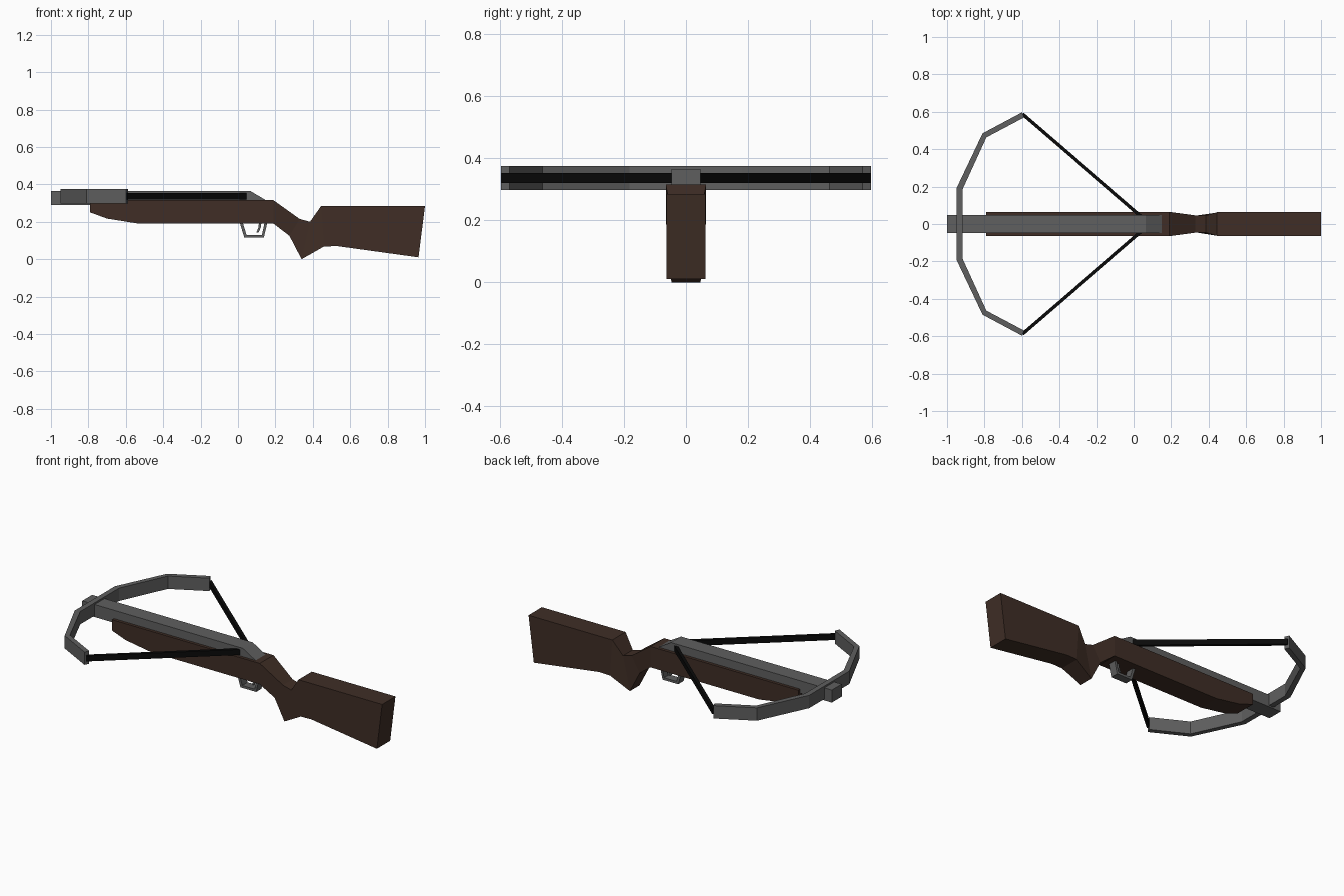
import bpy, bmesh
from mathutils import Vector

if "Cube" in bpy.data.objects:
    bpy.data.objects.remove(bpy.data.objects["Cube"])


def material(name, rgb):
    m = bpy.data.materials.new(name)
    m.diffuse_color = (*rgb, 1)
    m.use_nodes = True
    m.node_tree.nodes["Principled BSDF"].inputs["Base Color"].default_value = m.diffuse_color
    return m


WOOD = material("dark_wood", (0.05, 0.027, 0.019))
STEEL = material("steel", (0.115, 0.115, 0.115))
CORD = material("cord", (0.003, 0.003, 0.003))


def loft(name, rings, mat):
    """Skin a list of equal-sized point rings and cap both ends."""
    bm = bmesh.new()
    vs = [[bm.verts.new(p) for p in r] for r in rings]
    n = len(rings[0])
    for a, b in zip(vs, vs[1:]):
        for i in range(n):
            j = (i + 1) % n
            bm.faces.new((a[i], a[j], b[j], b[i]))
    bm.faces.new(vs[0][::-1])
    bm.faces.new(vs[-1])
    bmesh.ops.recalc_face_normals(bm, faces=bm.faces)
    me = bpy.data.meshes.new(name)
    bm.to_mesh(me)
    bm.free()
    me.materials.append(mat)
    ob = bpy.data.objects.new(name, me)
    bpy.context.collection.objects.link(ob)
    return ob


def side_strip(name, pairs, mat):
    """Side-view strip: (x, z upper, x, z lower, half width) per station."""
    return loft(name, [[(xt, -w, zt), (xt, w, zt), (xb, w, zb), (xb, -w, zb)]
                       for xt, zt, xb, zb, w in pairs], mat)


# Wooden stock: fore end, wrist, grip and butt
side_strip("stock", [
    (-0.79, 0.315, -0.79, 0.25, 0.065),
    (-0.70, 0.315, -0.70, 0.217, 0.065),
    (-0.53, 0.315, -0.53, 0.19, 0.065),
    (0.19, 0.315, 0.19, 0.19, 0.065),
    (0.33, 0.215, 0.275, 0.125, 0.046),
    (0.385, 0.20, 0.34, 0.0, 0.046),
    (0.445, 0.285, 0.46, 0.068, 0.063),
    (0.53, 0.285, 0.53, 0.07, 0.063),
    (1.0, 0.285, 0.965, 0.01, 0.063)], WOOD)

# Steel rail with sloped rear end
side_strip("rail", [
    (-1.0, 0.365, -1.0, 0.29, 0.047),
    (0.065, 0.365, 0.065, 0.29, 0.047),
    (0.155, 0.312, 0.155, 0.29, 0.047)], STEEL)

# Bow limbs: half outline (outer x, y, inner x, y) mirrored across the rail
half = [(-0.95, 0.19, -0.918, 0.183), (-0.81, 0.485, -0.79, 0.463),
        (-0.60, 0.597, -0.588, 0.57)]
outline = [(a, -b, c, -d) for a, b, c, d in half[::-1]] + half
loft("bow", [[(a, b, 0.298), (a, b, 0.375), (c, d, 0.375), (c, d, 0.298)]
             for a, b, c, d in outline], STEEL)

# Drawn string, one side each
for label, s in (("left", 1), ("right", -1)):
    a, b = Vector((-0.597, 0.588 * s, 0)), Vector((0.045, 0.035 * s, 0))
    d = (b - a).normalized()
    n = Vector((-d.y, d.x, 0)) * 0.009
    loft("string_" + label,
         [[p + n + Vector((0, 0, 0.32)), p + n + Vector((0, 0, 0.353)),
           p - n + Vector((0, 0, 0.353)), p - n + Vector((0, 0, 0.32))]
          for p in (a, b)], CORD)

# Trigger guard and trigger
side_strip("trigger_guard", [
    (0.008, 0.20, 0.024, 0.20, 0.025),
    (0.034, 0.115, 0.046, 0.129, 0.025),
    (0.138, 0.115, 0.128, 0.129, 0.025),
    (0.158, 0.20, 0.143, 0.20, 0.025)], STEEL)
side_strip("trigger", [
    (0.112, 0.20, 0.126, 0.20, 0.010),
    (0.110, 0.17, 0.122, 0.17, 0.010),
    (0.098, 0.143, 0.110, 0.143, 0.010)], STEEL)
